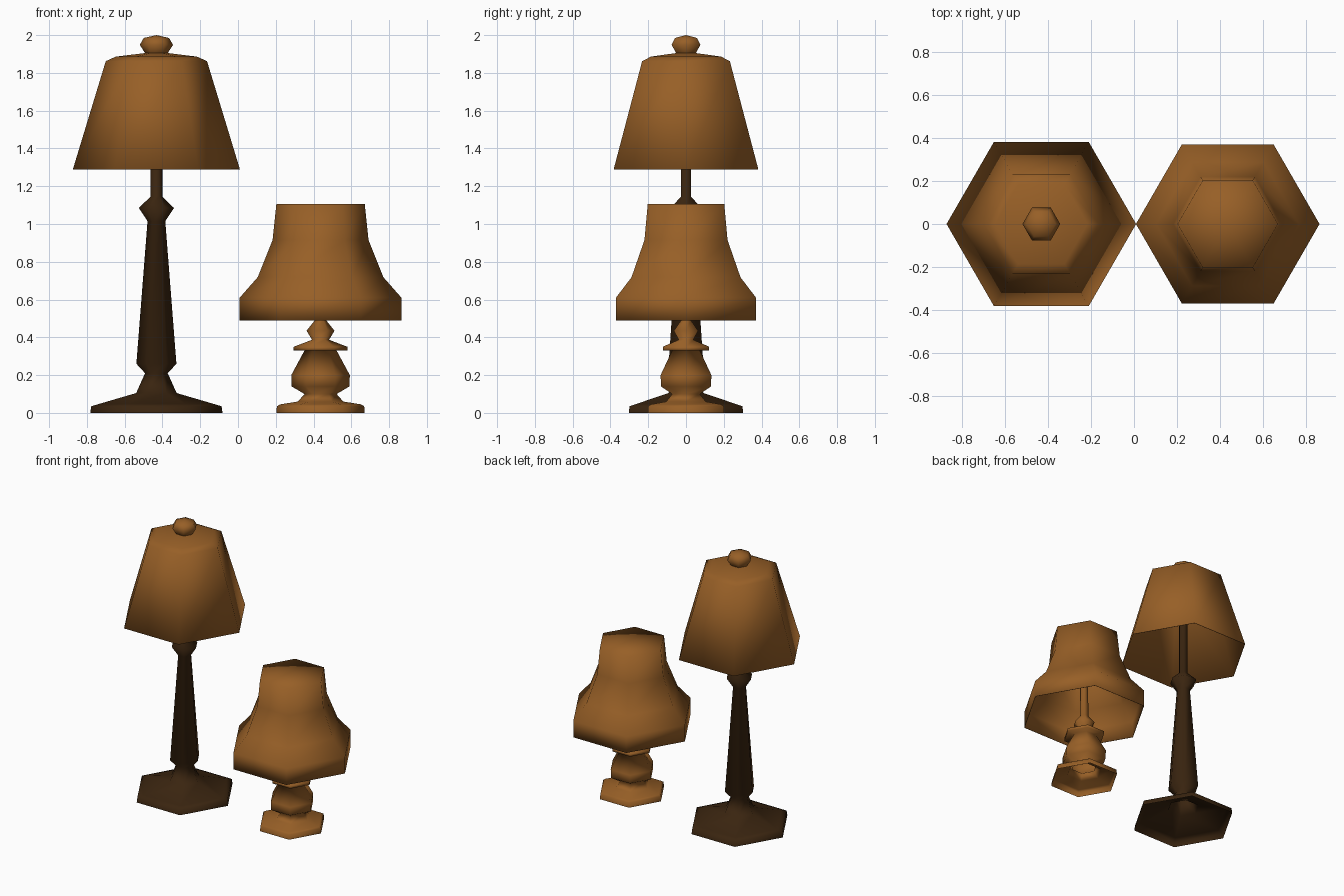
import bpy, bmesh, math

if "Cube" in bpy.data.objects:
    bpy.data.objects.remove(bpy.data.objects["Cube"])


def material(name, rgb):
    m = bpy.data.materials.new(name)
    m.diffuse_color = (*rgb, 1)
    m.use_nodes = True
    m.node_tree.nodes["Principled BSDF"].inputs["Base Color"].default_value = m.diffuse_color
    return m


amber = material("amber brown", (0.31, 0.115, 0.02))
dark = material("dark brown", (0.042, 0.018, 0.005))


def turn(name, x, profile, mat, thickness=0, sides=6):
    """Six-sided turned part from (radius, height) points; radius 0 closes an end."""
    bm = bmesh.new()
    rings = []
    for r, z in profile:
        if r == 0:
            rings.append([bm.verts.new((0, 0, z))] * sides)
        else:
            rings.append([bm.verts.new((r * math.cos(i * math.tau / sides),
                                        r * math.sin(i * math.tau / sides), z))
                          for i in range(sides)])
    for a, b in zip(rings, rings[1:]):
        for i in range(sides):
            j = (i + 1) % sides
            corners = list(dict.fromkeys((a[i], a[j], b[j], b[i])))
            bm.faces.new(corners).smooth = True
    me = bpy.data.meshes.new(name)
    bm.to_mesh(me)
    bm.free()
    me.materials.append(mat)
    ob = bpy.data.objects.new(name, me)
    ob.location.x = x
    bpy.context.collection.objects.link(ob)
    if thickness:
        mod = ob.modifiers.new("shell", 'SOLIDIFY')
        mod.thickness = thickness
        mod.offset = -1
    return ob


# Tall lamp: spreading foot, tapered column, collar and rod
TALL, SHORT = -0.432, 0.437
turn("tall_stand", TALL, [
    (0.35, 0), (0.345, 0.035), (0.305, 0.047), (0.107, 0.105), (0.06, 0.21),
    (0.106, 0.26), (0.047, 1.015), (0.093, 1.085), (0.031, 1.145),
    (0.031, 1.89)], dark)

# Tall lamp: shade with bevelled shoulder, and finial
turn("tall_shade", TALL, [
    (0.442, 1.29), (0.268, 1.862), (0.215, 1.886), (0.06, 1.905), (0, 1.905)],
    amber, 0.003)
turn("tall_finial", TALL, [
    (0.06, 1.905), (0.088, 1.948), (0.067, 1.985), (0, 2.0)], amber)

# Short lamp: foot, round body, flange, bead and rod
turn("short_stand", SHORT, [
    (0.234, 0), (0.231, 0.035), (0.215, 0.045), (0.12, 0.06), (0.085, 0.1),
    (0.153, 0.14), (0.155, 0.2), (0.085, 0.33), (0.142, 0.33), (0.142, 0.35),
    (0.045, 0.387), (0.074, 0.435), (0.03, 0.49), (0.025, 1.1)], amber)

# Short lamp: bell-shaped shade with a closed top
turn("short_shade", SHORT, [
    (0.428, 0.49), (0.428, 0.61), (0.333, 0.718), (0.254, 0.915),
    (0.234, 1.105), (0, 1.105)], amber, 0.003)
